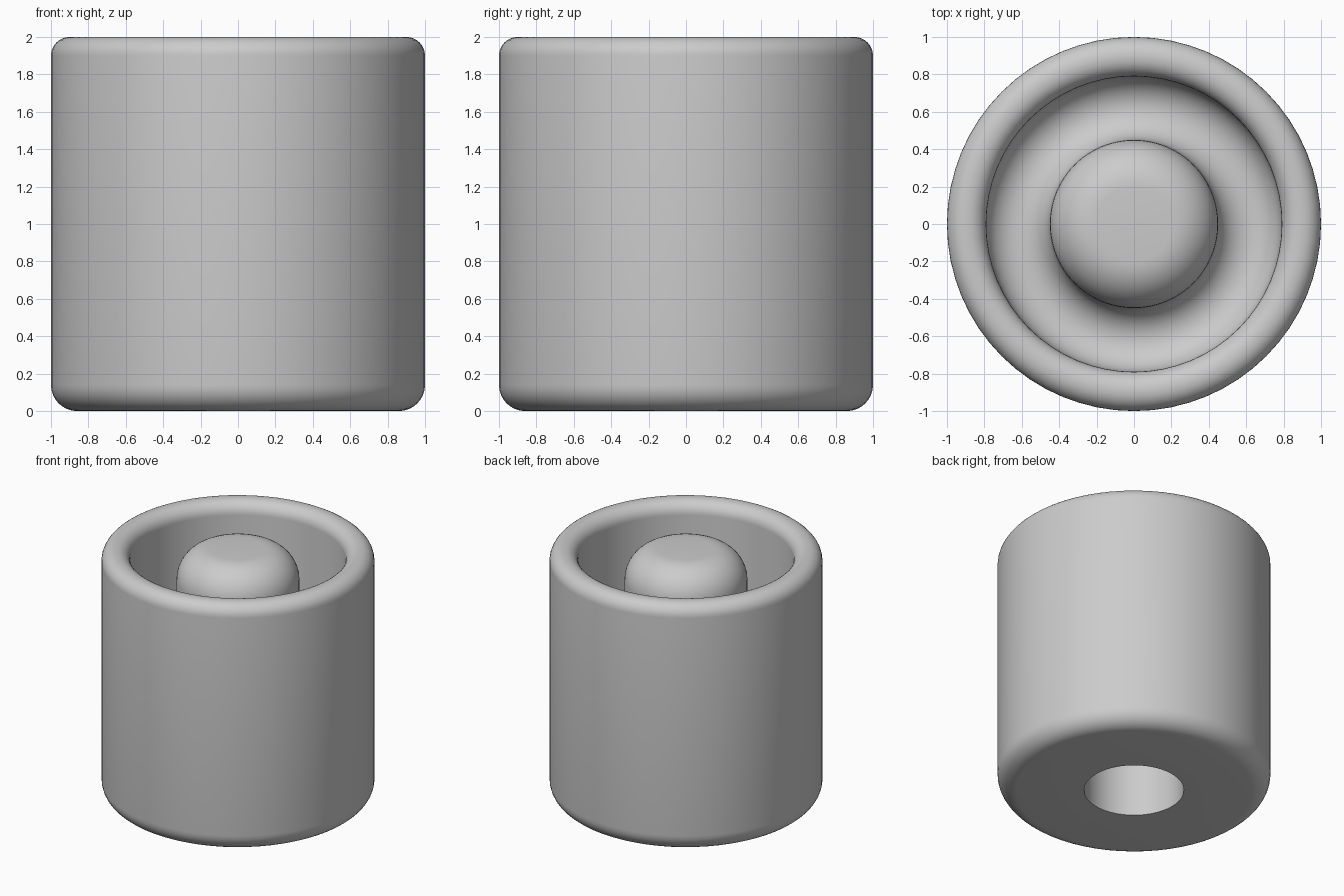
import bpy, bmesh, math

if "Cube" in bpy.data.objects:
    bpy.data.objects.remove(bpy.data.objects["Cube"])

SIDES = 64


def arc(cx, cz, r, start, end, steps=8):
    """Points (radius, height) on a circular arc, angles in degrees."""
    pts = []
    for i in range(steps + 1):
        a = math.radians(start + (end - start) * i / steps)
        pts.append((cx + r * math.cos(a), cz + r * math.sin(a)))
    return pts


def lathe(name, profile, material):
    """Revolve a radius/height profile around the z axis."""
    bm = bmesh.new()
    verts = [bm.verts.new((max(r, 0.0), 0, z)) for r, z in profile]
    edges = [bm.edges.new(pair) for pair in zip(verts, verts[1:])]
    bmesh.ops.spin(bm, geom=verts + edges, cent=(0, 0, 0), axis=(0, 0, 1),
                   angle=math.tau, steps=SIDES, use_duplicate=False)
    bmesh.ops.remove_doubles(bm, verts=bm.verts, dist=1e-4)
    bmesh.ops.recalc_face_normals(bm, faces=bm.faces)
    mesh = bpy.data.meshes.new(name)
    bm.to_mesh(mesh)
    bm.free()
    mesh.materials.append(material)
    obj = bpy.data.objects.new(name, mesh)
    bpy.context.collection.objects.link(obj)
    bpy.context.view_layer.objects.active = obj
    obj.select_set(True)
    bpy.ops.object.shade_smooth_by_angle(angle=math.radians(35))
    obj.select_set(False)
    return obj


grey = bpy.data.materials.new("plain grey")
grey.diffuse_color = (0.6, 0.6, 0.6, 1)
grey.use_nodes = True
grey.node_tree.nodes["Principled BSDF"].inputs["Base Color"].default_value = grey.diffuse_color

# Blind hole in the underside, then the flat base
profile = [(0, 1.0), (0.365, 1.0), (0.365, 0.0)]
# Rounded bottom edge and outer wall
profile += arc(0.86, 0.14, 0.14, -90, 0)
# Rounded rim, from the outer wall over to the inner wall
profile += arc(0.90, 1.90, 0.10, 0, 90)
profile += arc(0.89, 1.90, 0.10, 90, 180)
# Rounded channel floor between inner wall and post
profile += arc(0.62, 0.57, 0.17, 0, -180, 16)
# Domed post with a small flat top
profile += arc(0.20, 1.75, 0.25, 0, 90, 10)
profile += [(0, 2.0)]

lathe("cup_with_post", profile, grey)
